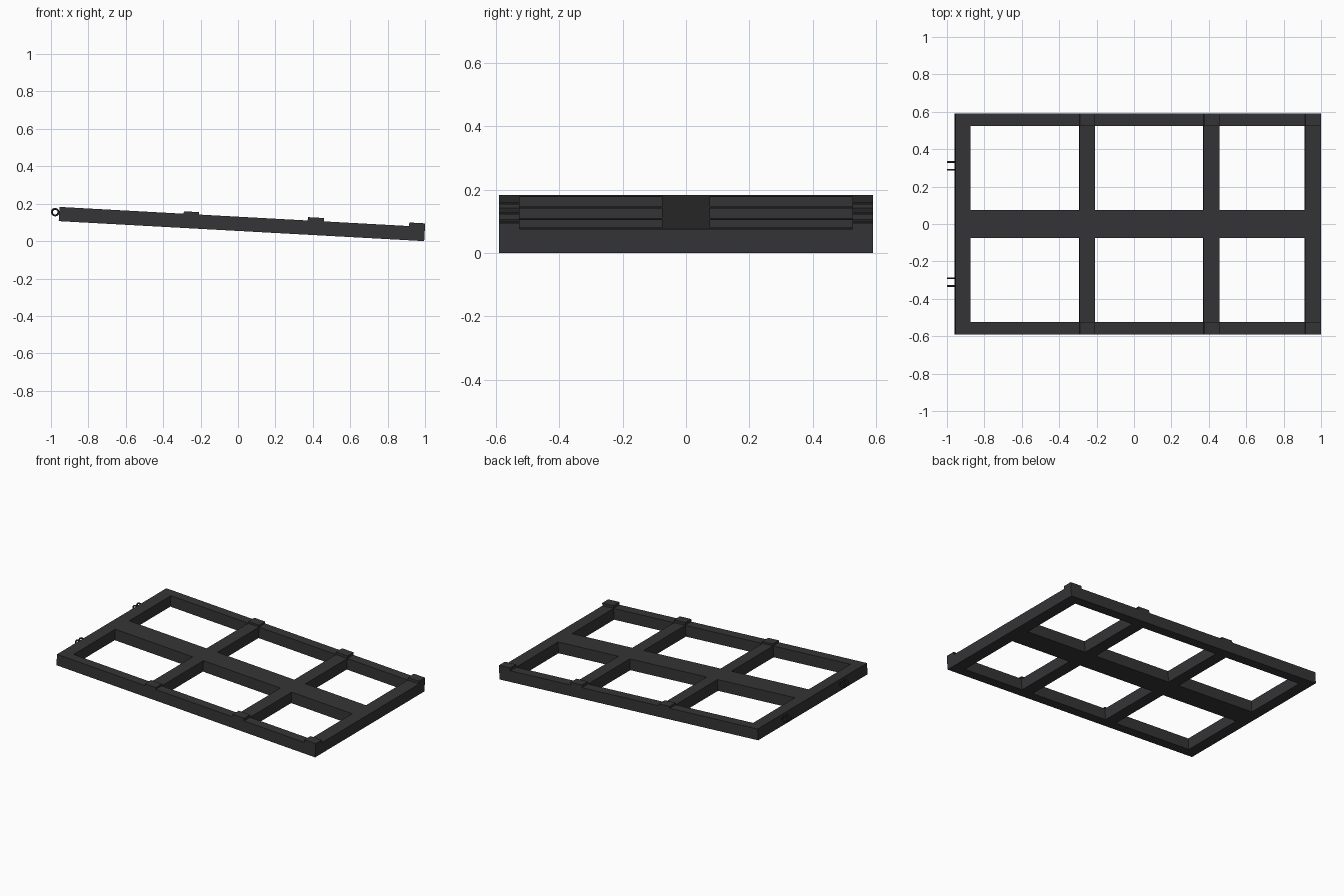
import bpy, bmesh, math
from mathutils import Matrix, Vector

if "Cube" in bpy.data.objects:
    bpy.data.objects.remove(bpy.data.objects["Cube"])

# tilted frame: local x runs along the slope, pivot at the low right bottom edge
TILT = Matrix.Translation((0.9955, 0, 0)) @ Matrix.Rotation(math.radians(3.13), 4, 'Y')
H = 0.076       # frame thickness
L = 1.957       # frame length along slope

mat = bpy.data.materials.new("dark_metal")
mat.diffuse_color = (0.035, 0.035, 0.038, 1)
mat.use_nodes = True
mat.node_tree.nodes["Principled BSDF"].inputs["Base Color"].default_value = mat.diffuse_color


def finish(name, bm):
    me = bpy.data.meshes.new(name)
    bm.to_mesh(me)
    bm.free()
    me.materials.append(mat)
    ob = bpy.data.objects.new(name, me)
    bpy.context.collection.objects.link(ob)
    return ob


def box(name, x0, x1, y0, y1, z0, z1):
    bm = bmesh.new()
    c = Vector(((x0 + x1) / 2, (y0 + y1) / 2, (z0 + z1) / 2))
    s = Matrix.Diagonal((x1 - x0, y1 - y0, z1 - z0, 1))
    bmesh.ops.create_cube(bm, size=1, matrix=TILT @ Matrix.Translation(c) @ s)
    return finish(name, bm)


# central beam
box("center_beam", -L, 0, -0.075, 0.075, 0, H)

# (name, start, end, raised pad height) of each cross bar
bars = [("rear", -L, -L + 0.08, 0),
        ("mid_rear", -1.292, -1.210, 0.013),
        ("mid_front", -0.628, -0.542, 0.018),
        ("low_end", -0.085, 0, 0.019)]

for side, s in (("left", 1), ("right", -1)):
    # long outer rail
    box(f"side_rail_{side}", -L, 0, *sorted((s * 0.525, s * 0.59)), 0, H)
    for name, a, b, pad in bars:
        # cross bar between center beam and rail, with a pad on the rail
        box(f"{name}_cross_bar_{side}", a, b, *sorted((s * 0.075, s * 0.525)), 0, H)
        if pad:
            box(f"{name}_pad_{side}", a, b, *sorted((s * 0.525, s * 0.59)), H, H + pad)
    # pair of hinge rings on the high end
    for i, y in enumerate((0.29, 0.331)):
        bpy.ops.mesh.primitive_torus_add(
            major_segments=24, minor_segments=8, major_radius=0.0175, minor_radius=0.005,
            location=(-0.9775, s * y, 0.155), rotation=(math.pi / 2, 0, 0))
        ring = bpy.context.object
        ring.name = f"hinge_ring_{side}_{i}"
        ring.data.materials.append(mat)
        bpy.ops.object.shade_smooth_by_angle()
